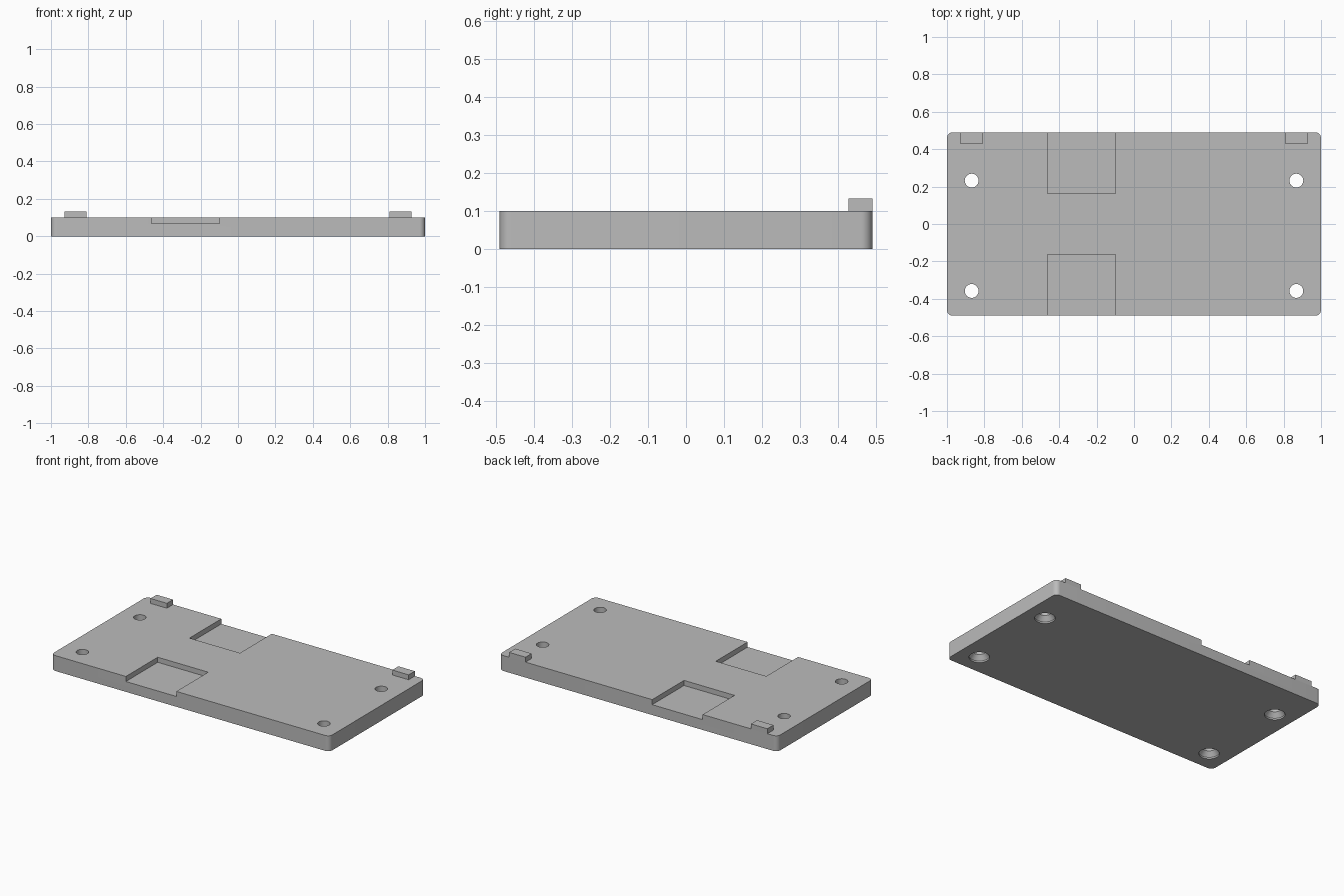
import bpy, bmesh, math
from mathutils import Matrix, Vector

if "Cube" in bpy.data.objects:
    bpy.data.objects.remove(bpy.data.objects["Cube"], do_unlink=True)

HALF_X, HALF_Y, THICK = 1.0, 0.49, 0.1

grey = bpy.data.materials.new("plain_grey")
grey.use_nodes = True
GREY = (0.5, 0.5, 0.5, 1)
grey.diffuse_color = GREY
grey.node_tree.nodes["Principled BSDF"].inputs["Base Color"].default_value = GREY


def add_object(name, bm):
    bmesh.ops.recalc_face_normals(bm, faces=bm.faces)
    mesh = bpy.data.meshes.new(name)
    bm.to_mesh(mesh)
    bm.free()
    mesh.materials.append(grey)
    obj = bpy.data.objects.new(name, mesh)
    bpy.context.collection.objects.link(obj)
    return obj


def box(name, low, high, corner=0):
    low, high = Vector(low), Vector(high)
    bm = bmesh.new()
    bmesh.ops.create_cube(bm, size=1, matrix=Matrix.Translation((low + high) / 2)
                          @ Matrix.Diagonal((*(high - low), 1)))
    if corner:
        upright = [e for e in bm.edges
                   if abs(e.verts[0].co.z - e.verts[1].co.z) > 0.01]
        bmesh.ops.bevel(bm, geom=upright, offset=corner, segments=8,
                        profile=0.5, affect='EDGES')
    return add_object(name, bm)


def turned(name, x, y, profile, sides=32):
    """Closed solid of revolution from (radius, height) pairs."""
    bm = bmesh.new()
    rings = [[bm.verts.new((x + r * math.cos(math.tau * i / sides),
                            y + r * math.sin(math.tau * i / sides), z))
              for i in range(sides)] for r, z in profile]
    for a, b in zip(rings, rings[1:]):
        for i in range(sides):
            j = (i + 1) % sides
            bm.faces.new((a[i], a[j], b[j], b[i]))
    bm.faces.new(rings[0])
    bm.faces.new(rings[-1])
    return add_object(name, bm)


# Base plate with rounded upright corners
plate = box("base_plate", (-HALF_X, -HALF_Y, 0), (HALF_X, HALF_Y, THICK), 0.03)

# Cutters: two open-ended recesses and four countersunk screw holes
cutters = []
for side, name in ((-1, "front"), (1, "back")):
    y0, y1 = sorted((side * 0.163, side * 0.6))
    cutters.append(box(name + "_recess_cutter", (-0.463, y0, 0.067), (-0.1, y1, 0.2)))
hole_profile = [(0.06, -0.02), (0.06, 0.01), (0.037, 0.04), (0.037, 0.15)]
for x in (-0.868, 0.868):
    for y in (-0.358, 0.232):
        cutters.append(turned("screw_hole_cutter", x, y, hole_profile))

for cutter in cutters:
    cut = plate.modifiers.new(cutter.name, 'BOOLEAN')
    cut.operation = 'DIFFERENCE'
    cut.solver = 'EXACT'
    cut.object = cutter

# Bake the cuts, then drop the cutters
depsgraph = bpy.context.evaluated_depsgraph_get()
cut_mesh = bpy.data.meshes.new_from_object(plate.evaluated_get(depsgraph))
plate.modifiers.clear()
plate.data = cut_mesh
for cutter in cutters:
    bpy.data.objects.remove(cutter, do_unlink=True)

# Small locating tabs on the back edge
for side, name in ((-1, "right"), (1, "left")):
    x0, x1 = sorted((side * 0.81, side * 0.928))
    box(name + "_tab", (x0, 0.427, THICK), (x1, HALF_Y, 0.132))

# Smooth the round corners and holes, keep the edges crisp
bpy.ops.object.select_all(action='DESELECT')
plate.select_set(True)
bpy.context.view_layer.objects.active = plate
bpy.ops.object.shade_smooth_by_angle(angle=math.radians(30))
